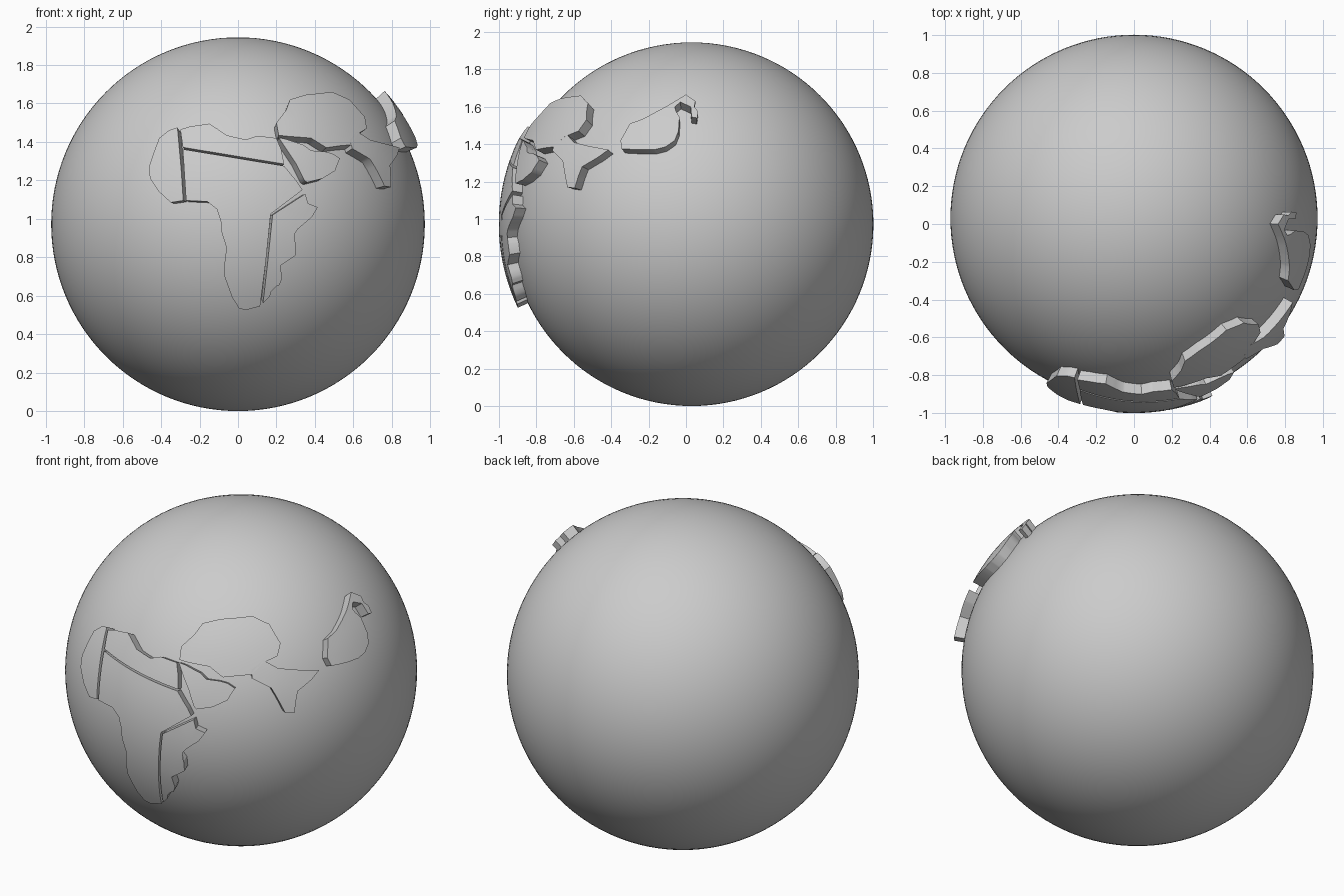
import bpy, bmesh, math
from mathutils import Vector

C = Vector((0, 0.03, 0.972))      # globe centre
R, R_OUT, R_IN = 0.972, 1.031, 0.93
STEP = 0.05


def smooth(obj, angle):
    bpy.ops.object.select_all(action='DESELECT')
    bpy.context.view_layer.objects.active = obj
    obj.select_set(True)
    bpy.ops.object.shade_smooth_by_angle(angle=math.radians(angle))


def land(name, pts, side=False):
    """Curved slab: outline seen from the front (x, z) or the right (y, z), wrapped on the globe."""
    bm = bmesh.new()
    flat = [Vector((a - (C.y if side else 0), b - C.z, 0)) for a, b in pts]
    bm.faces.new([bm.verts.new(p) for p in flat])
    # grid cuts so the slab can follow the curve
    for axis in (0, 1):
        for i in range(-20, 21):
            co, no = Vector((0, 0, 0)), Vector((0, 0, 0))
            co[axis], no[axis] = i * STEP + 0.0007, 1
            bmesh.ops.bisect_plane(bm, geom=bm.verts[:] + bm.edges[:] + bm.faces[:],
                                   dist=1e-5, plane_co=co, plane_no=no)
    for v in bm.verts:
        a, b = v.co.x, v.co.y
        d = math.sqrt(max(R_OUT ** 2 - a * a - b * b, 0))
        v.co = C + (Vector((d, a, b)) if side else Vector((a, -d, b)))
    bmesh.ops.triangulate(bm, faces=[f for f in bm.faces if len(f.verts) > 4])
    # inward thickness
    ext = bmesh.ops.extrude_face_region(bm, geom=bm.faces[:], use_keep_orig=True)
    for v in ext['geom']:
        if isinstance(v, bmesh.types.BMVert):
            v.co = C + (v.co - C).normalized() * R_IN
    bmesh.ops.recalc_face_normals(bm, faces=bm.faces[:])
    me = bpy.data.meshes.new(name)
    bm.to_mesh(me)
    bm.free()
    ob = bpy.data.objects.new(name, me)
    bpy.context.collection.objects.link(ob)
    smooth(ob, 35)


# globe
bpy.ops.mesh.primitive_uv_sphere_add(segments=128, ring_count=64, radius=R, location=C)
globe = bpy.context.object
globe.name = "globe"
smooth(globe, 40)

# large southern continent in four plates
land("west_plate", [(-.315, 1.475), (-.36, 1.46), (-.41, 1.42), (-.44, 1.34), (-.463, 1.27),
                    (-.458, 1.21), (-.41, 1.14), (-.35, 1.085), (-.285, 1.095), (-.295, 1.25)])
land("north_plate", [(-.30, 1.465), (-.25, 1.48), (-.15, 1.495), (-.11, 1.47), (-.06, 1.435),
                     (.04, 1.412), (.10, 1.432), (.20, 1.42), (.225, 1.36), (.24, 1.285), (-.287, 1.372)])
land("main_plate", [(-.287, 1.362), (.24, 1.275), (.31, 1.19), (.335, 1.15), (.17, 1.025),
                    (.145, .78), (.115, .545), (.04, .525), (.005, .535), (-.03, .59), (-.07, .70),
                    (-.07, .77), (-.06, .85), (-.085, .93), (-.09, .99), (-.11, 1.05),
                    (-.16, 1.09), (-.27, 1.095)])
land("east_plate", [(.18, 1.02), (.35, 1.13), (.365, 1.08), (.415, 1.06), (.385, 1.01),
                    (.31, .945), (.28, .90), (.30, .87), (.30, .81), (.22, .755), (.23, .69),
                    (.215, .655), (.18, .645), (.165, .595), (.13, .56), (.155, .78)])

# small peninsula
land("peninsula", [(.212, 1.422), (.25, 1.415), (.34, 1.385), (.38, 1.355), (.45, 1.35), (.49, 1.34),
                   (.53, 1.315), (.505, 1.25), (.44, 1.21), (.36, 1.19), (.345, 1.20), (.30, 1.29)])

# broad central plate
land("central_plate", [(.212, 1.435), (.20, 1.50), (.25, 1.565), (.27, 1.62), (.35, 1.645),
                       (.49, 1.66), (.58, 1.62), (.66, 1.53), (.67, 1.47), (.62, 1.44),
                       (.59, 1.385), (.53, 1.38), (.46, 1.37), (.38, 1.42), (.25, 1.43)])

# southern point, outlined from the right side
land("south_point", [(-.715, 1.365), (-.70, 1.41), (-.64, 1.455), (-.60, 1.41), (-.52, 1.39),
                     (-.415, 1.37), (-.47, 1.33), (-.555, 1.28), (-.575, 1.23), (-.595, 1.165),
                     (-.635, 1.17), (-.65, 1.25), (-.66, 1.31)], side=True)

# far eastern plate with hooked tip
land("far_east_plate", [(-.345, 1.375), (-.35, 1.42), (-.30, 1.51), (-.23, 1.535), (-.10, 1.605),
                        (0, 1.665), (.05, 1.63), (.045, 1.60), (.065, 1.575), (.06, 1.54),
                        (.03, 1.545), (.025, 1.60), (-.03, 1.625), (-.06, 1.60), (-.055, 1.58),
                        (-.035, 1.545), (-.04, 1.47), (-.06, 1.42), (-.11, 1.385), (-.17, 1.37),
                        (-.25, 1.37)], side=True)
